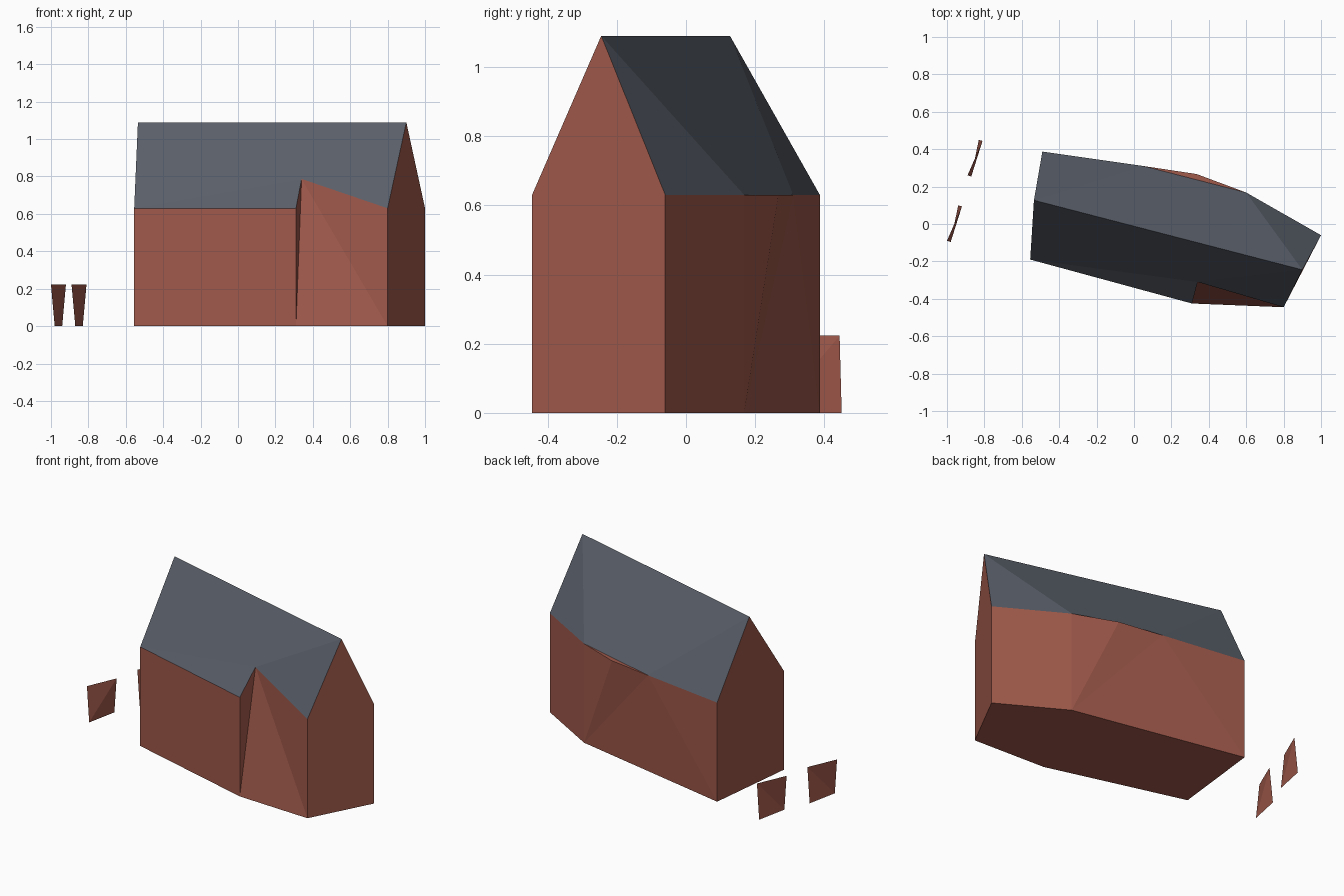
import bpy

if "Cube" in bpy.data.objects:
    bpy.data.objects.remove(bpy.data.objects["Cube"])

EAVE, RIDGE = 0.63, 1.09


def material(name, rgb):
    m = bpy.data.materials.new(name)
    m.diffuse_color = (*rgb, 1)
    m.use_nodes = True
    m.node_tree.nodes["Principled BSDF"].inputs["Base Color"].default_value = m.diffuse_color
    return m


def build(name, points, faces, mat):
    """Flat-shaded object whose faces are given by point names."""
    keys = list(points)
    mesh = bpy.data.meshes.new(name)
    mesh.from_pydata([points[k] for k in keys], [],
                     [[keys.index(k) for k in f.split()] for f in faces])
    mesh.materials.append(mat)
    mesh.validate()
    mesh.update()
    obj = bpy.data.objects.new(name, mesh)
    bpy.context.collection.objects.link(obj)
    return obj


brick = material("brick red", (0.35, 0.10, 0.07))
slate = material("slate grey", (0.10, 0.113, 0.14))

# Six-cornered plan: a, f, g along the front, h, c, b along the back
plan = {"a": (-0.555, -0.19), "f": (0.31, -0.425), "g": (0.80, -0.445),
        "h": (1.0, -0.06), "c": (0.60, 0.168), "b": (-0.49, 0.387)}
pts = {}
for key, (x, y) in plan.items():
    pts[key + "0"] = (x, y, 0)
    pts[key + "1"] = (x, y, EAVE)
pts["left"] = (-0.535, 0.127, RIDGE)
pts["right"] = (0.90, -0.245, RIDGE)
pts["notch"] = (0.34, -0.31, 0.787)   # top of the recess in the front slope
pts["p"] = (0.05, 0.31, EAVE)         # start of the bulge in the back wall
pts["q"] = (0.335, 0.267, EAVE)       # outermost bulge point

# Walls, gables, floor, recessed front panel and bulging back wall
build("walls", pts, [
    "a0 f0 f1 a1", "f0 notch f1", "f0 g0 notch", "g0 g1 notch",
    "g0 h0 h1 right g1", "h0 c0 c1 h1",
    "c0 q c1", "c0 p q", "c0 b0 p", "b0 b1 p", "c1 q p",
    "b0 a0 a1 left b1",
    "b0 c0 h0 g0 f0 a0"], brick)

# Roof slopes
build("roof", pts, [
    "a1 f1 notch", "a1 notch left", "notch right left", "notch g1 right",
    "right h1 c1", "right c1 p", "right p left", "left p b1"], slate)

# Two thin twisted plates standing beside the house
for i in range(2):
    dx, dy = i * 0.11, i * 0.35
    plate = {"near0": (-0.98 + dx, -0.096 + dy, 0),
             "far0": (-0.94 + dx, 0.10 + dy, 0),
             "far1": (-0.92 + dx, 0.094 + dy, 0.223),
             "near1": (-1.0 + dx, -0.09 + dy, 0.223)}
    build(f"side_plate_{i + 1}", plate,
          ["near0 far0 far1", "near0 far1 near1"], brick)
